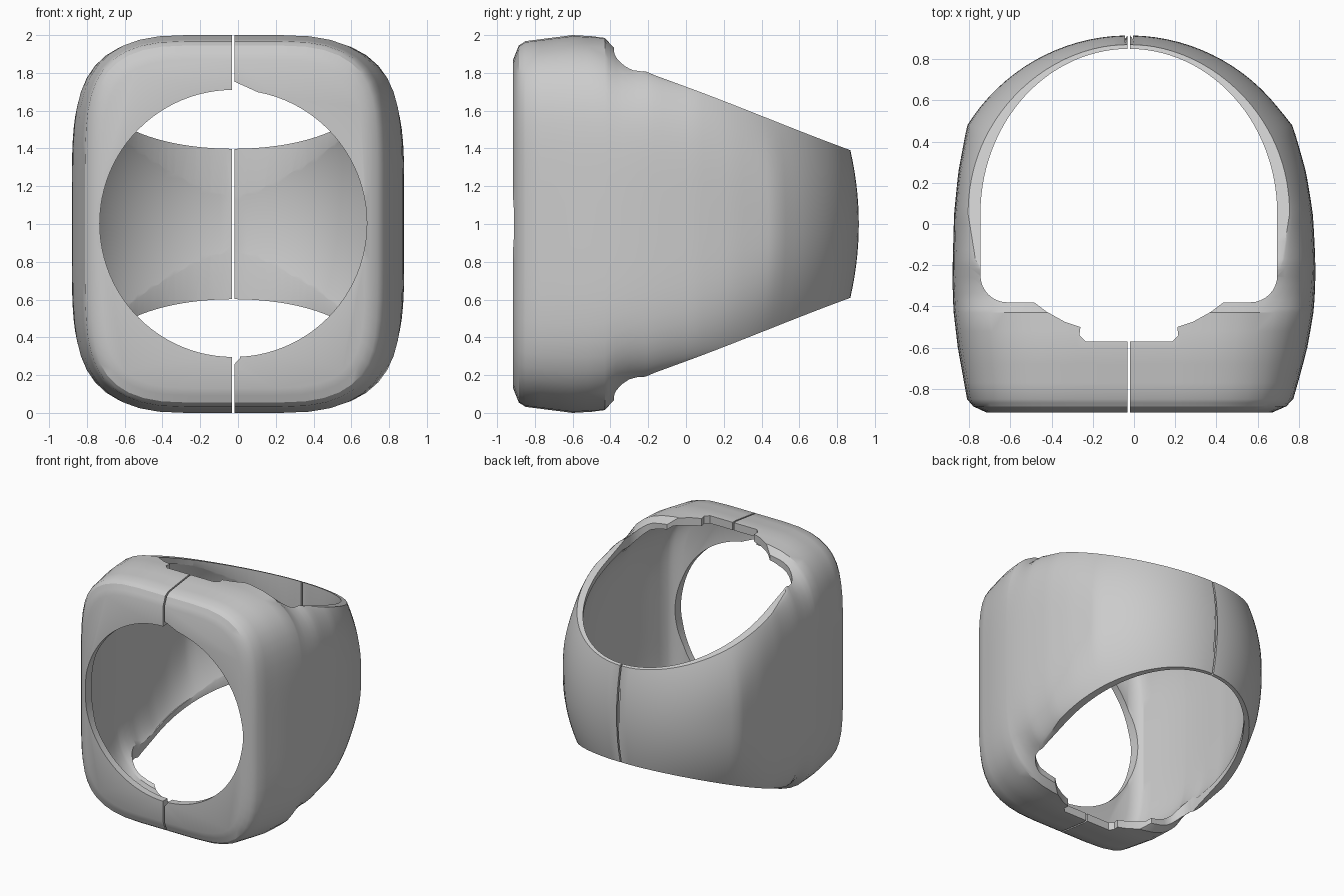
import bpy, bmesh, math
from mathutils import Matrix

if "Cube" in bpy.data.objects:
    bpy.data.objects.remove(bpy.data.objects["Cube"])

CX = -0.025          # symmetry plane of the ring, where the two halves meet
STEPS = 28

# head and shoulder sections: y, half width, half height, flat top half width, p, q
ROWS = [(-0.915, 0.69, 0.87, 0.22, 6.5, 2.5),
        (-0.885, 0.755, 0.945, 0.24, 6.0, 2.5),
        (-0.85, 0.785, 0.968, 0.25, 5.5, 2.5),
        (-0.60, 0.83, 1.00, 0.25, 5.0, 2.5),
        (-0.43, 0.85, 0.99, 0.27, 5.0, 2.5),
        (-0.37, 0.853, 0.925, 0.38, 5.0, 2.3),
        (-0.30, 0.855, 0.86, 0.58, 5.0, 1.8),
        (-0.20, 0.855, 0.80, 0.74, 5.0, 1.3),
        (0.05, 0.848, 0.71, 0.78, 4.5, 1.1),
        (0.25, 0.828, 0.64, 0.75, 3.6, 1.0),
        (0.48, 0.785, 0.55, 0.66, 2.5, 1.0),
        (0.92, 0.0, 0.39, 0.0, 2.0, 1.0)]


def section(y):
    for a, b in zip(ROWS, ROWS[1:]):
        if y <= b[0] + 1e-6:
            f = (y - a[0]) / (b[0] - a[0])
            w, h, t, p, q = [u + (v - u) * f for u, v in zip(a[1:], b[1:])]
            break
    if y > 0.48:                       # round band at the back
        w = math.sqrt(max(0, 0.922 ** 2 - (y + 0.007) ** 2))
    if y > 0.05:
        t = 0.78 * math.sqrt(max(0, 1 - ((y - 0.05) / 0.866) ** 2))
    if y > -0.2:
        h = 0.8 - 0.367 * (y + 0.2)
    return w, h, min(t, w), p, q


def make(name, bm):
    bmesh.ops.recalc_face_normals(bm, faces=bm.faces)
    me = bpy.data.meshes.new(name)
    bm.to_mesh(me)
    bm.free()
    ob = bpy.data.objects.new(name, me)
    bpy.context.collection.objects.link(ob)
    return ob


def body(name, scale=1.0):
    """Loft of the whole outside, front plate to back of band."""
    ys = [-0.915, -0.9, -0.885, -0.868, -0.85, -0.77, -0.68, -0.6, -0.52, -0.43, -0.41, -0.37, -0.335]
    ys += [-0.30 + 0.78 * i / 18 for i in range(19)]
    a0 = math.asin(0.487 / 0.922)
    ys += [-0.007 + 0.922 * math.sin(a0 + (1.55 - a0) * i / 16) for i in range(1, 17)]
    bm = bmesh.new()
    loops = []
    for y in ys:
        w, h, t, p, q = section(y)
        k = min(1, max(0, y / 0.9))
        bulge = 0.045 * k * k * (3 - 2 * k)
        fat = 0.05 * max(0, 1 - ((y + 0.2) / 0.75) ** 2)   # right side is fuller
        ring = []
        for s in (1, -1):
            for i in range(STEPS + 1):
                c = s * math.cos(math.pi * i / STEPS)
                z = abs(c)
                e = max(0, 1 - z ** p) ** (1 / q)
                x = t + (w - t + (fat if s > 0 else 0)) * e
                ring.append(bm.verts.new(((CX + s * x) * scale, (y - bulge * z * z) * scale,
                                          1 + h * c * scale)))
        loops.append(ring)
    n = len(loops[0])
    for a, b in zip(loops, loops[1:]):
        for i in range(n):
            j = (i + 1) % n
            bm.faces.new((a[i], a[j], b[j], b[i]))
    bm.faces.new(loops[0])
    bm.faces.new(loops[-1])
    return make(name, bm)


def prism(name, pts, axis, lo, hi):
    """Extrude an outline along z or y."""
    bm = bmesh.new()
    at = (lambda u, v, d: (u, v, d)) if axis == 'z' else (lambda u, v, d: (u, d, v))
    face = bm.faces.new([bm.verts.new(at(u, v, lo)) for u, v in pts])
    new = bmesh.ops.extrude_face_region(bm, geom=[face])['geom']
    bmesh.ops.translate(bm, verts=[g for g in new if isinstance(g, bmesh.types.BMVert)],
                        vec=at(0, 0, hi - lo))
    return make(name, bm)


# finger hole outline with its notched front edge
half = [(0.72 * math.sin(a), 0.05 + 0.80 * math.cos(a)) for a in [math.pi / 2 * i / 28 for i in range(29)]]
half += [(0.59 + 0.13 * math.cos(a), -0.25 - 0.13 * math.sin(a)) for a in [math.pi / 2 * i / 8 for i in range(9)]]
half += [(0.46, -0.38), (0.40, -0.425), (0.31, -0.475), (0.235, -0.50), (0.24, -0.54), (0.21, -0.57)]
outline = [(CX + x, y) for x, y in half] + [(CX - x, y) for x, y in reversed(half[1:])]

cutters = [
    body("cavity", 0.937),
    prism("finger_hole", outline, 'z', -0.5, 2.5),
    prism("front_bore", [(CX + 0.707 * math.cos(math.tau * i / 96), 1.003 + 0.707 * math.sin(math.tau * i / 96))
                         for i in range(96)], 'y', -1.2, -0.62),
    # small nicks in the bore on the right of the seam
    prism("top_nick", [(CX - 0.001, 1.6), (0.1, 1.6), (0.1, 1.70), (CX - 0.001, 1.757)], 'y', -1.3, -0.63),
    prism("bottom_nick", [(CX - 0.001, 0.4), (0.02, 0.4), (0.01, 0.29), (CX - 0.001, 0.25)], 'y', -1.3, -0.63),
]


def cut(ob, tool):
    m = ob.modifiers.new("cut", 'BOOLEAN')
    m.operation = 'DIFFERENCE'
    m.solver = 'EXACT'
    m.object = tool
    bpy.context.view_layer.objects.active = ob
    bpy.ops.object.modifier_apply(modifier=m.name)


shell = body("left_half")
for c in cutters:
    cut(shell, c)

# split into two halves with a fine gap
other = shell.copy()
other.data = shell.data.copy()
other.name = "right_half"
bpy.context.collection.objects.link(other)
for ob, s in ((shell, 1), (other, -1)):
    e = CX - s * 0.006
    box = prism("split_block", [(e, -2), (e + 3 * s, -2), (e + 3 * s, 2), (e, 2)], 'z', -1, 3)
    cutters.append(box)
    cut(ob, box)
for c in cutters:
    bpy.data.objects.remove(c)

for ob in (shell, other):
    bpy.ops.object.select_all(action='DESELECT')
    ob.select_set(True)
    bpy.context.view_layer.objects.active = ob
    bpy.ops.object.shade_smooth_by_angle(angle=math.radians(30))
